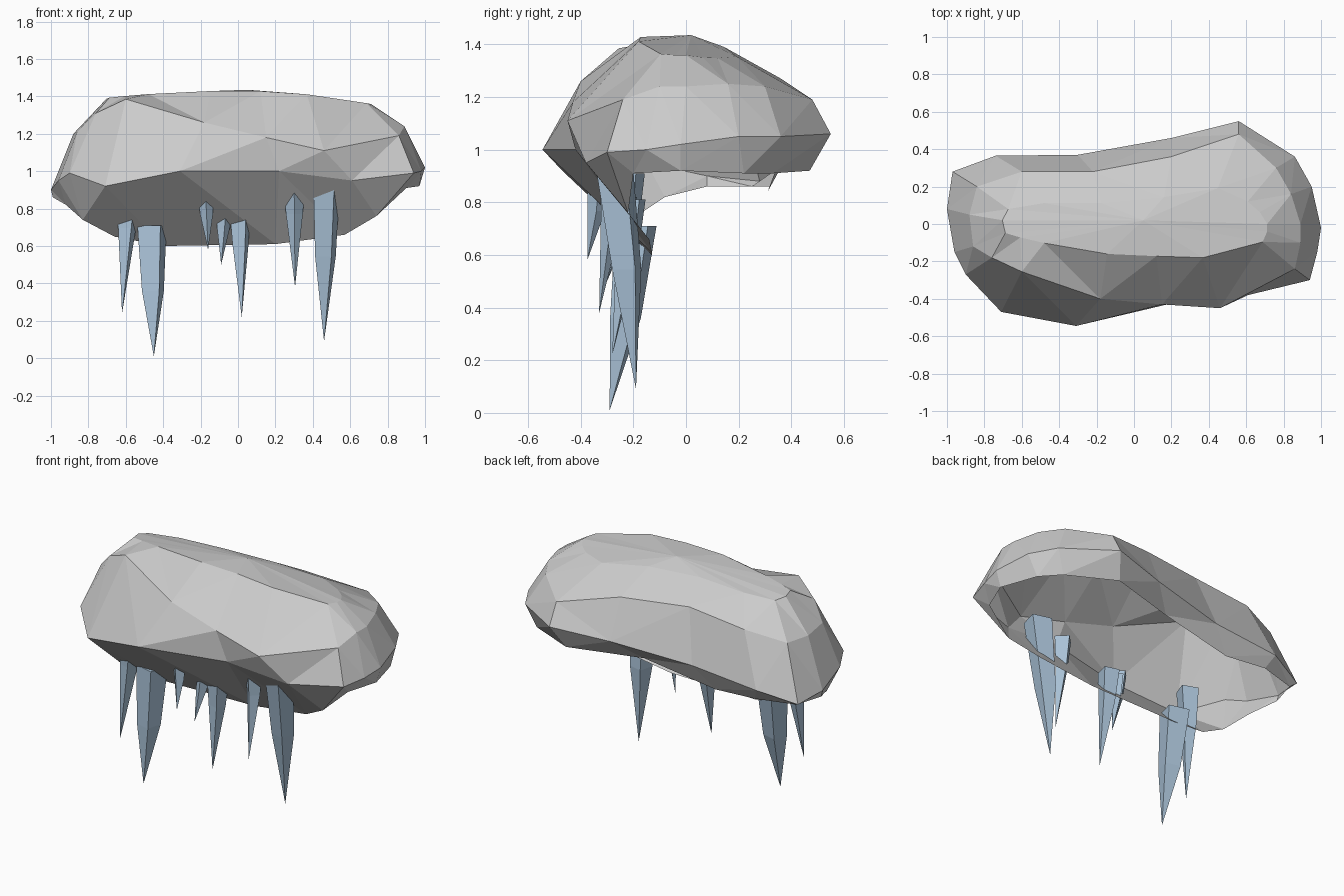
import bpy, bmesh, math
from mathutils import Vector

if "Cube" in bpy.data.objects:
    bpy.data.objects.remove(bpy.data.objects["Cube"])


def make_object(name, bm, material=None):
    bmesh.ops.triangulate(bm, faces=[f for f in bm.faces if len(f.verts) > 3])
    bmesh.ops.recalc_face_normals(bm, faces=bm.faces[:])
    mesh = bpy.data.meshes.new(name)
    bm.to_mesh(mesh)
    bm.free()
    if material:
        mesh.materials.append(material)
    obj = bpy.data.objects.new(name, mesh)
    bpy.context.collection.objects.link(obj)
    return obj


def loft(bm, rings):
    loops = [[bm.verts.new(p) for p in ring] for ring in rings]
    for a, b in zip(loops, loops[1:]):
        for i in range(len(a)):
            j = (i + 1) % len(a)
            bm.faces.new((a[i], a[j], b[j], b[i]))
    return loops


def fan(bm, loop, point):
    tip = bm.verts.new(point)
    for i in range(len(loop)):
        bm.faces.new((loop[i], loop[(i + 1) % len(loop)], tip))


# Rock shell: open lower rim, widest ring, shoulder (counter-clockwise from +x)
rim = [(.97, -.02, .92), (.90, .22, .91), (.80, .33, .91), (.50, .47, .92),
       (.05, .34, .92), (-.42, .31, .84), (-.70, .32, .86), (-.94, .25, .86),
       (-.99, .08, .86), (-.92, -.08, .82), (-.83, -.20, .74), (-.66, -.18, .65),
       (-.40, -.13, .60), (.20, -.13, .61), (.57, -.14, .66), (.74, -.22, .76),
       (.90, -.20, .91)]
middle = [(1.0, -.02, 1.02), (.95, .20, 1.05), (.86, .36, 1.05), (.56, .55, 1.06),
          (.20, .46, 1.03), (-.30, .37, .98), (-.74, .365, .94), (-.97, .28, .88),
          (-1.0, .08, .90), (-.96, -.15, .95), (-.90, -.27, .99), (-.71, -.47, .92),
          (-.31, -.545, 1.0), (.22, -.42, 1.0), (.61, -.38, .95), (.94, -.30, .99),
          (.98, -.15, 1.0)]
shoulder = [(.89, 0, 1.24), (.84, .16, 1.25), (.76, .30, 1.24), (.56, .48, 1.19),
            (.20, .36, 1.27), (-.22, .28, 1.29), (-.60, .28, 1.25), (-.84, .20, 1.20),
            (-.88, .05, 1.20), (-.86, -.12, 1.21), (-.76, -.18, 1.31), (-.60, -.255, 1.385),
            (-.18, -.40, 1.26), (.15, -.43, 1.18), (.46, -.45, 1.11), (.86, -.24, 1.19),
            (.89, -.10, 1.24)]
# Crown ring is the shoulder drawn in towards the gently domed top
crown = [(.8 * x, .4 * y, 1.43 - (.09 if x > 0 else .05) * x * x - .1 * max(0, y))
         for x, y, z in shoulder]
bm = bmesh.new()
loops = loft(bm, [rim, middle, shoulder, crown])
fan(bm, loops[-1], (.05, .02, 1.435))
make_object("rock_ledge", bm)

# Icicles rooted behind the sloping flap: top, tip, half width, kink, twist
ice = bpy.data.materials.new("ice")
ice.diffuse_color = (.40, .54, .68, 1)
ice.use_nodes = True
ice.node_tree.nodes["Principled BSDF"].inputs["Base Color"].default_value = ice.diffuse_color
icicles = [
    ((.475, -.28, 1.0), (.46, -.19, .09), .085, .50, 30),
    ((.30, -.27, .94), (.305, -.33, .38), .06, .30, 0),
    ((.01, -.21, .81), (.02, -.28, .22), .065, .35, 30),
    ((-.07, -.23, .82), (-.09, -.30, .50), .045, .40, 10),
    ((-.175, -.33, .92), (-.16, -.375, .58), .045, .45, 0),
    ((-.46, -.19, .71), (-.45, -.29, .01), .09, .50, 30),
    ((-.58, -.22, .91), (-.62, -.28, .24), .07, .32, 25),
]
for n, (top, tip, r, kink, twist) in enumerate(icicles):
    top, tip = Vector(top), Vector(tip)
    mid = top.lerp(tip, kink) + Vector((0, .01, 0))
    angles = [math.radians(twist + 90 * k) for k in range(4)]
    rings = [[c + Vector((math.cos(a) * w, math.sin(a) * w, 0)) for a in angles]
             for c, w in ((top, r), (mid, r * .75))]
    bm = bmesh.new()
    loops = loft(bm, rings)
    bm.faces.new(loops[0])
    fan(bm, loops[-1], tip)
    make_object(f"icicle_{n + 1}", bm, ice)
